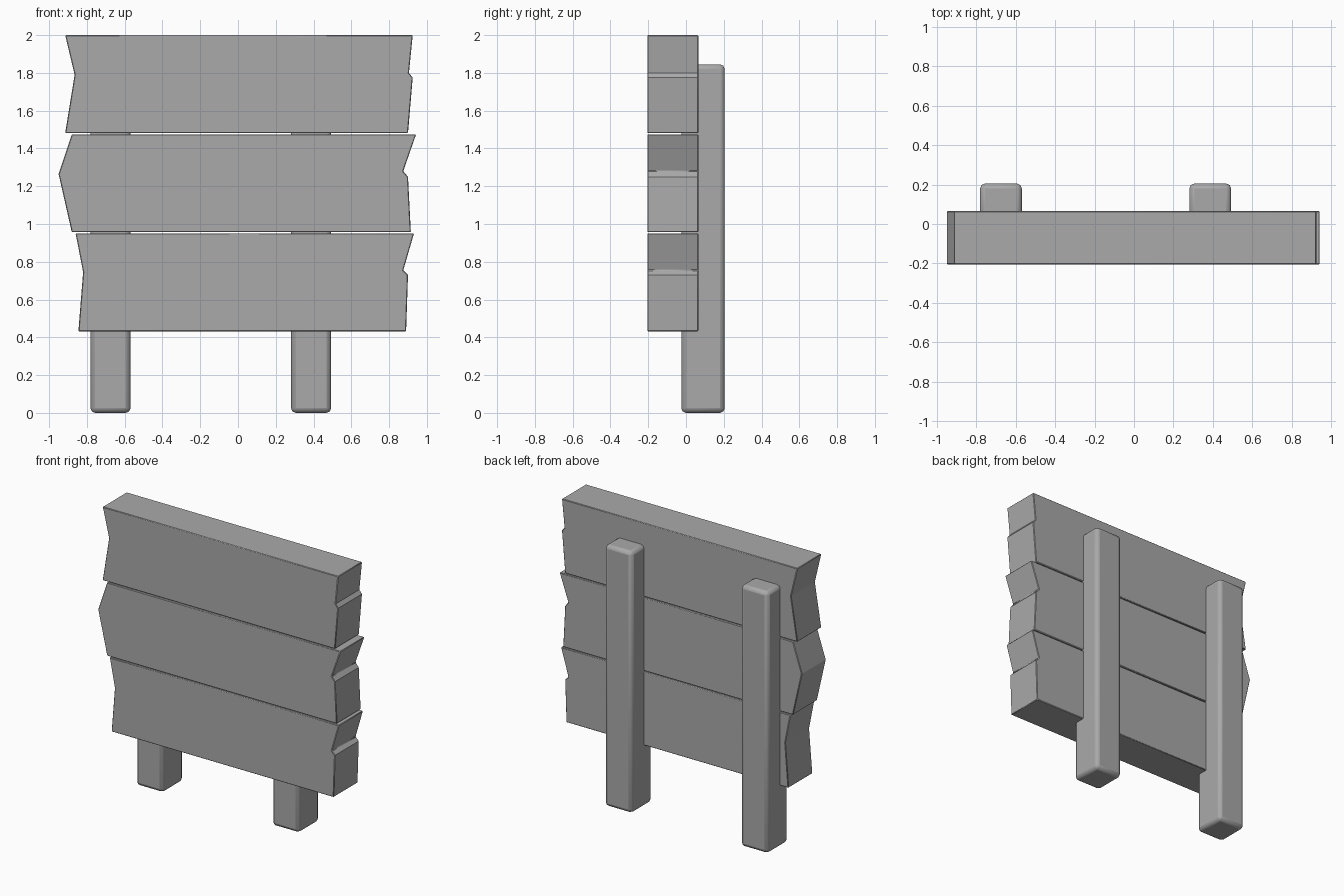
import bpy
import bmesh

cube = bpy.data.objects.get("Cube")
if cube:
    bpy.data.objects.remove(cube)

# Single flat grey
grey = bpy.data.materials.new("plain grey")
grey.use_nodes = True
colour = (0.4, 0.4, 0.4, 1)
grey.diffuse_color = colour
grey.node_tree.nodes["Principled BSDF"].inputs["Base Color"].default_value = colour


def finish(name, bm, bevel, segments):
    bmesh.ops.recalc_face_normals(bm, faces=bm.faces)
    mesh = bpy.data.meshes.new(name)
    bm.to_mesh(mesh)
    bm.free()
    mesh.materials.append(grey)
    obj = bpy.data.objects.new(name, mesh)
    bpy.context.collection.objects.link(obj)
    mod = obj.modifiers.new("soft edges", "BEVEL")
    mod.width = bevel
    mod.segments = segments
    mod.limit_method = "ANGLE"
    mod.angle_limit = 0.9
    bpy.ops.object.select_all(action="DESELECT")
    obj.select_set(True)
    bpy.context.view_layer.objects.active = obj
    bpy.ops.object.shade_smooth_by_angle(angle=0.6 if segments > 1 else 0.15)


def board(name, outline, front=-0.205, back=0.065):
    """Extrude a ragged x-z outline through the board thickness."""
    bm = bmesh.new()
    face = bm.faces.new([bm.verts.new((x, front, z)) for x, z in outline])
    result = bmesh.ops.extrude_face_region(bm, geom=[face], use_keep_orig=True)
    moved = [v for v in result["geom"] if isinstance(v, bmesh.types.BMVert)]
    bmesh.ops.translate(bm, verts=moved, vec=(0, back - front, 0))
    finish(name, bm, 0.004, 1)


def post(name, x):
    bm = bmesh.new()
    bmesh.ops.create_cube(bm, size=1)
    bmesh.ops.scale(bm, verts=bm.verts, vec=(0.212, 0.23, 1.845))
    bmesh.ops.translate(bm, verts=bm.verts, vec=(x, 0.09, 0.9225))
    finish(name, bm, 0.025, 2)


# Three planks with splintered ends
board("top_plank", [(-0.915, 1.481), (0.9, 1.481), (0.925, 1.775),
                    (0.905, 1.8), (0.925, 2), (-0.915, 2), (-0.865, 1.79)])
board("middle_plank", [(-0.88, 0.957), (0.915, 0.957), (0.9, 1.25),
                       (0.875, 1.28), (0.943, 1.475), (-0.88, 1.475), (-0.95, 1.265)])
board("bottom_plank", [(-0.845, 0.432), (0.89, 0.432), (0.9, 0.73),
                       (0.875, 0.755), (0.932, 0.951), (-0.86, 0.951), (-0.82, 0.745)])

# Rounded support posts behind the planks
post("right_post", -0.675)
post("left_post", 0.387)
